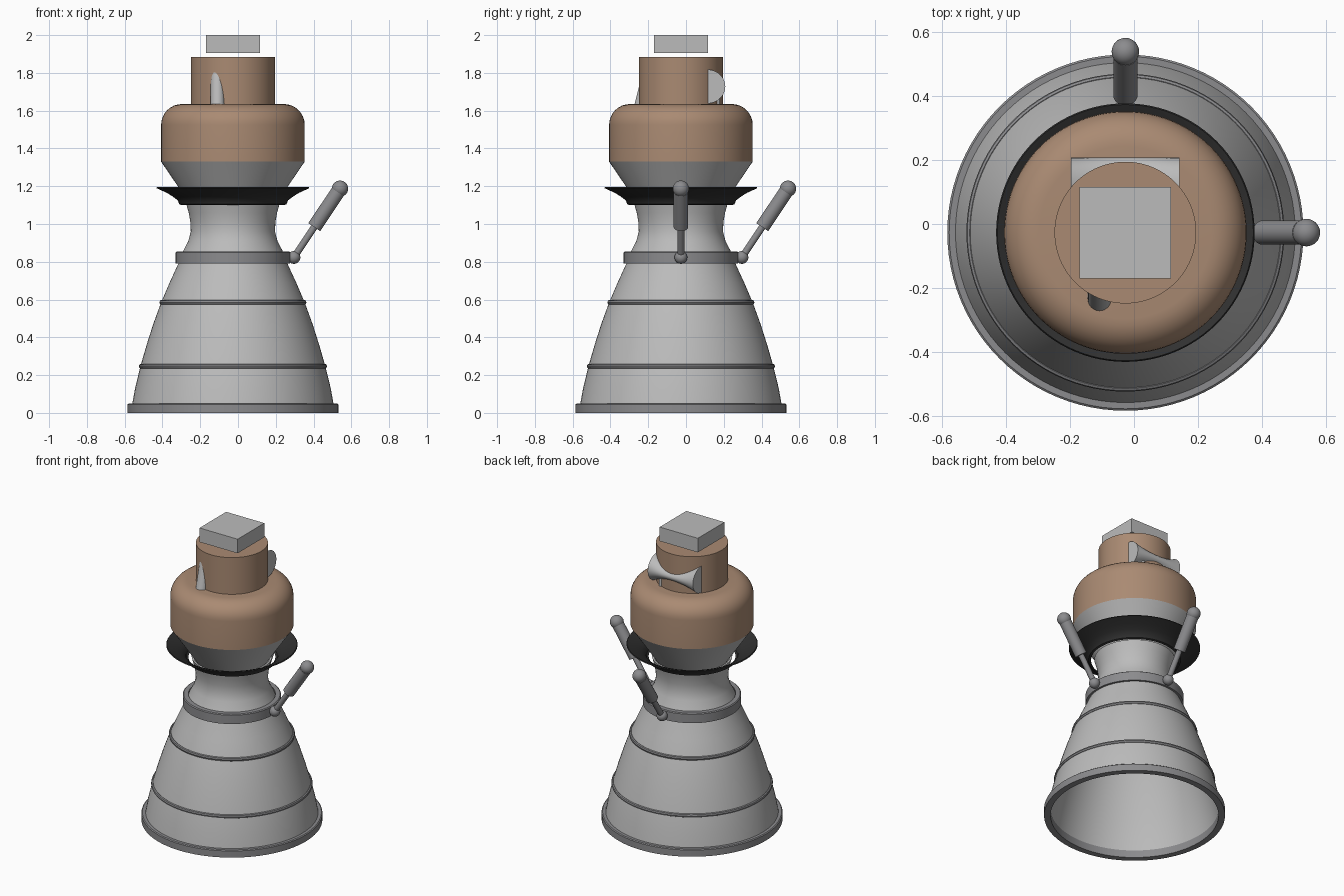
import bpy, bmesh, math
from mathutils import Vector, Matrix

cube = bpy.data.objects.get("Cube")
if cube:
    bpy.data.objects.remove(cube, do_unlink=True)

C = -0.027          # engine axis offset in x and y


def material(name, rgb):
    m = bpy.data.materials.new(name)
    m.use_nodes = True
    m.diffuse_color = (*rgb, 1)
    m.node_tree.nodes["Principled BSDF"].inputs["Base Color"].default_value = (*rgb, 1)
    return m


light = material("light grey metal", (0.50, 0.50, 0.50))
mid = material("mid grey metal", (0.26, 0.26, 0.27))
dark = material("black heat shield", (0.03, 0.03, 0.03))
copper = material("tan copper", (0.40, 0.255, 0.17))


def finish(name, bm, mat, smooth=True):
    bmesh.ops.recalc_face_normals(bm, faces=bm.faces)
    me = bpy.data.meshes.new(name)
    bm.to_mesh(me)
    bm.free()
    ob = bpy.data.objects.new(name, me)
    bpy.context.collection.objects.link(ob)
    me.materials.append(mat)
    if smooth:
        bpy.ops.object.select_all(action='DESELECT')
        ob.select_set(True)
        bpy.context.view_layer.objects.active = ob
        bpy.ops.object.shade_smooth_by_angle(angle=math.radians(35))
    return ob


def lathe(name, profile, mat, closed=False, n=96):
    """Revolve (radius, z) points round the engine axis."""
    bm = bmesh.new()
    pts = list(profile) + ([profile[0]] if closed else [])
    vs = [bm.verts.new((C + r, C, z)) for r, z in pts]
    edges = [bm.edges.new(p) for p in zip(vs, vs[1:])]
    bmesh.ops.spin(bm, geom=vs + edges, cent=(C, C, 0), axis=(0, 0, 1),
                   angle=2 * math.pi, steps=n)
    bmesh.ops.remove_doubles(bm, verts=bm.verts, dist=1e-5)
    return finish(name, bm, mat)


def rod(name, a, b, r, mat, n=32):
    a, b = Vector(a), Vector(b)
    d = b - a
    bm = bmesh.new()
    m = Matrix.Translation((a + b) / 2) @ d.to_track_quat('Z', 'Y').to_matrix().to_4x4()
    bmesh.ops.create_cone(bm, cap_ends=True, segments=n, radius1=r, radius2=r,
                          depth=d.length, matrix=m)
    return finish(name, bm, mat)


def ball(name, p, r, mat):
    bm = bmesh.new()
    bmesh.ops.create_uvsphere(bm, u_segments=32, v_segments=16, radius=r,
                              matrix=Matrix.Translation(p))
    return finish(name, bm, mat)


# Nozzle bell and throat, a thin closed shell
bell = [(0.536, 0.03), (0.518, 0.13), (0.490, 0.245), (0.457, 0.36), (0.422, 0.47),
        (0.380, 0.585), (0.335, 0.69), (0.289, 0.79), (0.262, 0.86), (0.236, 0.91),
        (0.223, 0.96), (0.225, 1.01), (0.234, 1.06), (0.248, 1.11)]
lathe("nozzle_bell", bell + [(r - 0.012, z) for r, z in reversed(bell)], light, True)

# Stiffening rings
for name, r, z0, z1, w in (("exit_ring", 0.558, 0.0, 0.05, 0.04),
                           ("throat_collar", 0.303, 0.79, 0.855, 0.035)):
    lathe(name, [(r - w, z0), (r, z0), (r, z1 - 0.005), (r - 0.006, z1), (r - w, z1)],
          mid, True)
for name, r, z in (("lower_band", 0.488, 0.247), ("upper_band", 0.379, 0.585)):
    lathe(name, [(r + 0.010 * math.cos(k * math.pi / 4), z + 0.013 * math.sin(k * math.pi / 4))
                 for k in range(8)], mid, True)

# Flared heat shield with a stepped underside
shield = [(0.272, 1.10), (0.284, 1.105), (0.292, 1.125), (0.318, 1.145), (0.350, 1.165),
          (0.405, 1.19)]
lathe("heat_shield", shield + [(r - 0.004, z + 0.006) for r, z in reversed(shield)], dark, True)

# Chamber: grey cone below, tan domed body above
lathe("chamber_cone", [(0, 1.0), (0.16, 1.0), (0.285, 1.19), (0.380, 1.33)], light)
dome = [(0.27 + 0.11 * math.cos(t * math.pi / 16), 1.525 + 0.11 * math.sin(t * math.pi / 16))
        for t in range(9)]
lathe("chamber_body", [(0.380, 1.33)] + dome + [(0, 1.635)], copper)
lathe("upper_housing", [(0, 1.60), (0.222, 1.60), (0.222, 1.885), (0, 1.885)], copper)

# Square mounting block floating just above the housing
bm = bmesh.new()
bmesh.ops.create_cube(bm, size=1, matrix=Matrix.Translation((C, C, 1.952))
                      @ Matrix.Diagonal((0.287, 0.287, 0.096, 1)))
finish("mount_block", bm, light, False)

# Half-round pump on the back, waisted in height
bm = bmesh.new()
rings = []
for i in range(17):
    t = i / 8 - 1
    h = 0.045 + 0.045 * t * t
    rings.append([bm.verts.new((C + 0.17 * t, 0.112 + 0.096 * math.cos(a), 1.728 + h * math.sin(a)))
                  for a in [math.pi * (k / 20 - 0.5) for k in range(21)]])
for p, q in zip(rings, rings[1:]):
    for k in range(21):
        j = (k + 1) % 21
        bm.faces.new((p[k], p[j], q[j], q[k]))
bm.faces.new(rings[0])
bm.faces.new(rings[-1])
finish("back_pump", bm, light)
rod("pump_strut", (0.07, 0.165, 1.61), (0.07, 0.165, 1.70), 0.016, light, 16)

# Slanted pipe on the front
rod("front_pipe", (-0.108, -0.240, 1.61), (-0.108, -0.188, 1.82), 0.037, light)

# Two gimbal actuators, on the left and at the back
for name, u in (("left", Vector((1, 0, 0))), ("back", Vector((0, 1, 0)))):
    axis = Vector((C, C, 0))
    low = axis + u * 0.323 + Vector((0, 0, 0.823))
    top = axis + u * 0.567 + Vector((0, 0, 1.187))
    ball(name + "_actuator_lower_joint", low, 0.034, mid)
    ball(name + "_actuator_upper_joint", top, 0.043, mid)
    rod(name + "_actuator_piston", low, low.lerp(top, 0.5), 0.018, mid)
    rod(name + "_actuator_cylinder", low.lerp(top, 0.44), low.lerp(top, 0.95), 0.038, mid)
